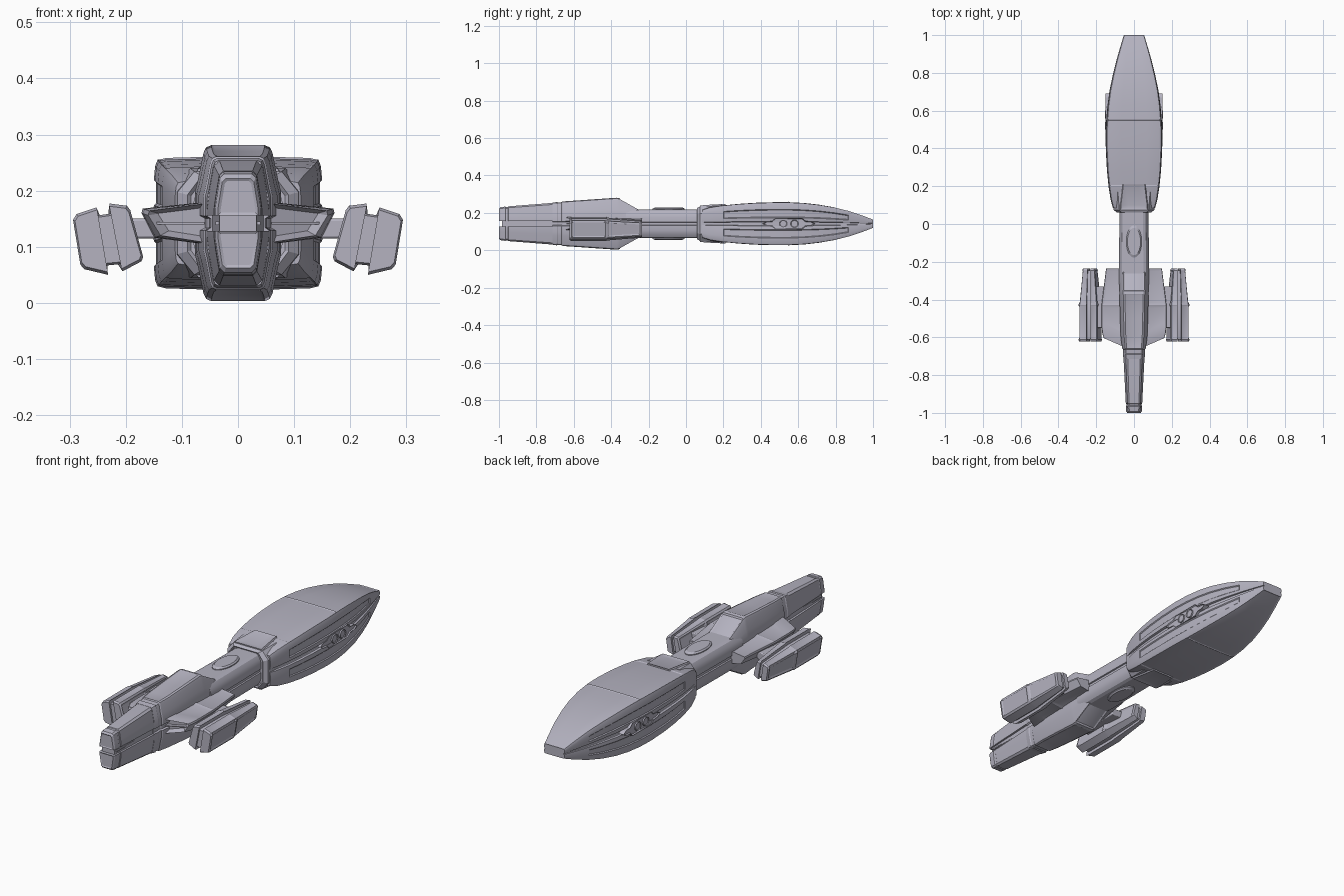
import bpy, bmesh, math
from mathutils import Vector

MID = 0.142  # height of the horizontal symmetry plane

if "Cube" in bpy.data.objects:
    bpy.data.objects.remove(bpy.data.objects["Cube"])

hull_grey = bpy.data.materials.new("hull_grey")
hull_grey.use_nodes = True
GREY = (0.46, 0.45, 0.53, 1)
hull_grey.diffuse_color = GREY
hull_grey.node_tree.nodes["Principled BSDF"].inputs["Base Color"].default_value = GREY


def finish(name, bm, mirror=False, bevel=0.0):
    """Turn a bmesh into a shaded object, optionally mirrored left to right."""
    bmesh.ops.recalc_face_normals(bm, faces=bm.faces)
    mesh = bpy.data.meshes.new(name)
    bm.to_mesh(mesh)
    bm.free()
    mesh.materials.append(hull_grey)
    ob = bpy.data.objects.new(name, mesh)
    bpy.context.collection.objects.link(ob)
    bpy.ops.object.select_all(action='DESELECT')
    ob.select_set(True)
    bpy.context.view_layer.objects.active = ob
    bpy.ops.object.shade_smooth_by_angle(angle=math.radians(22))
    if bevel:
        mod = ob.modifiers.new("Bevel", 'BEVEL')
        mod.width, mod.segments = bevel, 2
        mod.limit_method, mod.angle_limit = 'ANGLE', math.radians(40)
    if mirror:
        ob.modifiers.new("Mirror", 'MIRROR')
    return ob


def loft(rings):
    """Skin a list of equal rings of 3D points and cap both ends."""
    bm = bmesh.new()
    rows = [[bm.verts.new(p) for p in ring] for ring in rings]
    n = len(rows[0])
    for a, b in zip(rows, rows[1:]):
        for i in range(n):
            j = (i + 1) % n
            bm.faces.new((a[i], a[j], b[j], b[i]))
    bm.faces.new(rows[0])
    bm.faces.new(rows[-1])
    bmesh.ops.recalc_face_normals(bm, faces=bm.faces)
    return bm


def quad_ring(y, w, h, quarter):
    """Mirror a quarter profile, given as fractions of w and h, into a full ring."""
    q = [(x * w, z * h) for x, z in quarter]
    r = q[::-1]
    pts = q + [(-x, z) for x, z in r] + [(-x, -z) for x, z in q] + [(x, -z) for x, z in r]
    return [(x, y, MID + z) for x, z in pts]


def sink(bm, rule, thickness, depth):
    """Inset the faces that pass the rule and push them inwards."""
    bm.normal_update()
    faces = [f for f in bm.faces if rule(f.normal, f.calc_center_median())]
    if faces:
        bmesh.ops.inset_region(bm, faces=faces, thickness=thickness, depth=-depth,
                               use_even_offset=True, use_boundary=True)


def box(name, lo, hi, mirror=False, bevel=0.0):
    (x0, y0, z0), (x1, y1, z1) = lo, hi
    bm = loft([[(x0, y, z0), (x1, y, z0), (x1, y, z1), (x0, y, z1)] for y in (y0, y1)])
    return finish(name, bm, mirror, bevel)


# Rear main hull: lens-shaped box with a waterline groove and sunk panels
quarter = [(.91, .05), (.92, .075), (.985, .10), (1, .27), (1, .65),
           (.985, .86), (.955, .96), (.87, .985), (.45, 1)]
stations = [(.085, .112, .075), (.13, .124, .09), (.2, .135, .101), (.28, .143, .109),
            (.37, .148, .115), (.47, .15, .118), (.55, .147, .118), (.63, .14, .114),
            (.71, .129, .105), (.79, .112, .091), (.87, .092, .071), (.94, .072, .047),
            (1, .054, .023)]
bm = loft([quad_ring(y, w, h, quarter) for y, w, h in stations])
for y0, y1 in ((.2, .55), (.55, .99)):
    for s in (1, -1):
        sink(bm, lambda n, c: n.z * s > .7 and y0 < c.y < y1
             and abs(c.z - MID) > .015 and abs(n.x) < .4, .005, .003)
for sx in (1, -1):
    for sz in (1, -1):
        def side_panel(n, c):
            h = abs(c.z - MID)
            return n.x * sx > .6 and .2 < c.y < .87 and c.x * sx > .07 \
                and (c.z - MID) * sz > 0 and .37 < h / hull_height(c.y) < .55

        def hull_height(y):
            for (ya, _, ha), (yb, _, hb) in zip(stations, stations[1:]):
                if ya <= y <= yb:
                    return ha + (hb - ha) * (y - ya) / (yb - ya)
            return 1
        sink(bm, side_panel, .004, .004)
finish("main_hull", bm)

# Side sensor frame and its two round ports
half = [(.41, 0), (.43, .012), (.46, .014), (.48, .03), (.62, .03), (.64, .014), (.67, .012), (.69, 0)]
outline = half + [(y, -z) for y, z in half[-2:0:-1]]
bm = loft([[(x, y, MID + z) for y, z in outline] for x in (.125, .151)])
sink(bm, lambda n, c: n.x > .9, .004, .005)
finish("sensor_frame", bm, mirror=True)
for i, y in enumerate((.52, .58)):
    ring = [(y + .021 * math.cos(a), MID + .021 * math.sin(a))
            for a in (math.tau * k / 24 for k in range(24))]
    bm = loft([[(x, yy, z) for yy, z in ring] for x in (.13, .153)])
    sink(bm, lambda n, c: n.x > .9, .004, .003)
    finish(f"sensor_port_{i + 1}", bm, mirror=True)

# Collar between neck and hull, with ribs and saddle wedges
octagon = [(1, .12), (1, .6), (.72, 1), (.3, 1)]
bm = loft([quad_ring(y, w, h, octagon) for y, w, h in
           ((.06, .09, .084), (.075, .108, .092), (.17, .118, .098))])
sink(bm, lambda n, c: n.y < -.9, .006, .006)
finish("collar", bm)
bm = loft([quad_ring(y, w, h, octagon) for y, w, h in
           ((.075, .098, .097), (.1, .096, .1), (.21, .078, .106))])
for s in (1, -1):
    sink(bm, lambda n, c: n.z * s > .9, .01, .004)
finish("collar_saddle", bm)

# Neck with a waterline groove
neck_quarter = [(.92, .05), (.92, .085), (1, .11), (1, .45), (.93, .72), (.8, .92), (.62, 1)]
bm = loft([quad_ring(y, w, h, neck_quarter) for y, w, h in
           ((-.32, .08, .077), (-.22, .08, .077), (.09, .076, .077))])
finish("neck", bm)

# Oval hatches on top and bottom of the neck
bm = loft([[(r * .041 * math.cos(a), -.093 + r * .085 * math.sin(a), MID + z)
            for a in (math.tau * k / 40 for k in range(40))]
           for r, z in ((.85, -.087), (1, -.081), (1, .081), (.85, .087))])
finish("neck_hatch", bm)

# Forward body: tall spine, sloped at the rear, tapering to a split nose
body_quarter = [(.88, .03), (.88, .07), (1, .11), (1, .4), (.93, .55),
                (.8, .9), (.74, .97), (.62, 1)]
bm = loft([quad_ring(y, w, h, body_quarter) for y, w, h in
           ((-.715, .055, .112), (-.69, .059, .116), (-.685, .057, .113), (-.665, .058, .115),
            (-.66, .062, .119), (-.6, .07, .123), (-.5, .074, .13), (-.37, .077, .139),
            (-.355, .077, .136), (-.24, .075, .07))])
for s in (1, -1):
    sink(bm, lambda n, c: n.z * s > .4 and abs(n.x) < .3 and c.y > -.35, .007, .005)
    sink(bm, lambda n, c: n.z * s > .9 and abs(n.x) < .2 and -.65 < c.y < -.38, .005, .002)
finish("forward_body", bm)

# Nose: two half shells around a narrow core
for name, s in (("nose_upper", 1), ("nose_lower", -1)):
    rings = []
    for y, w, h in ((-1, .036, .08), (-.992, .041, .088), (-.965, .043, .092), (-.962, .041, .089),
                    (-.952, .041, .09), (-.949, .0435, .093), (-.72, .055, .111), (-.7, .055, .111)):
        q = [(1, .014), (1, .024), (.93, .5 * h), (.78, .92 * h), (.6, h)]
        ring = [(x * w, y, MID + s * z) for x, z in q]
        rings.append(ring + [(-x, yy, z) for x, yy, z in ring[::-1]])
    bm = loft(rings)
    sink(bm, lambda n, c: n.y < -.9, .005, .003)
    finish(name, bm)
bm = loft([quad_ring(y, w, .016, [(1, .15), (1, 1)]) for y, w in ((-.985, .033), (-.7, .046))])
finish("nose_core", bm)
box("nose_keel_line", (-.04, -.975, MID - .003), (.04, -.74, MID + .003))

# Side wings with open intakes at the front and sunk panels
rings = []
for yi, yo, xo, hi, ho in ((-.65, -.605, .158, .035, .022), (-.625, -.575, .167, .037, .025),
                           (-.585, -.535, .17, .038, .026), (-.43, -.43, .17, .038, .026),
                           (-.235, -.235, .146, .032, .02)):
    rings.append([(.055, yi, MID + hi), (xo, yo, MID + ho), (xo + .002, yo, MID + ho - .008),
                  (xo - .02, yo, MID - ho), (.055, yi, MID - hi)])
bm = loft(rings)
sink(bm, lambda n, c: n.y < -.7 and c.y < -.6, .007, .025)
for y0, y1 in ((-.55, -.43), (-.43, -.24)):
    for s in (1, -1):
        sink(bm, lambda n, c: n.z * s > .8 and y0 < c.y < y1 and c.x > .09
             and abs(c.z - MID) > .022, .014, .004)
finish("wing", bm, mirror=True)
bm = loft([[(.06, y, MID - .002), (.152, y + .045, MID - .002),
            (.152, y + .045, MID + .002), (.06, y, MID + .002)] for y in (-.64, -.6)])
finish("intake_vane", bm, mirror=True)
box("pylon", (.145, -.55, .115), (.205, -.33, .15), mirror=True, bevel=.004)

# Engine pods: two leaning slabs around a core, tapering to the rear
CENTRE = Vector((.235, .115))
SLABS = {
    "pod_outer_slab": [(.252, .17), (.288, .158), (.294, .148), (.281, .068), (.274, .06), (.232, .05)],
    "pod_inner_slab": [(.229, .177), (.198, .173), (.192, .165), (.169, .082), (.172, .074), (.206, .056)],
    "pod_core": [(.22, .16), (.256, .155), (.24, .066), (.2, .07)],
}
for name, section in SLABS.items():
    core = name == "pod_core"
    rings = []
    for y, sx, sz in ((-.622, .94, .92), (-.612, 1, 1), (-.43, 1, 1), (-.42, .96, .96),
                      (-.245, .66, .74), (-.235, .6, .66)):
        if core:
            y += .01 if y < -.5 else -.01
        rings.append([(CENTRE.x + (x - CENTRE.x) * sx, y, CENTRE.y + (z - CENTRE.y) * sz)
                      for x, z in section])
    bm = loft(rings)
    if not core:
        side = 1 if "outer" in name else -1
        for y0, y1 in ((-.61, -.43), (-.42, -.25)):
            sink(bm, lambda n, c: n.x * side > .85 and y0 < c.y < y1
                 and abs(c.x - CENTRE.x) > .02, .008, .004)
            sink(bm, lambda n, c: n.z > .8 and y0 < c.y < y1, .006, .002)
    finish(name, bm, mirror=True)
